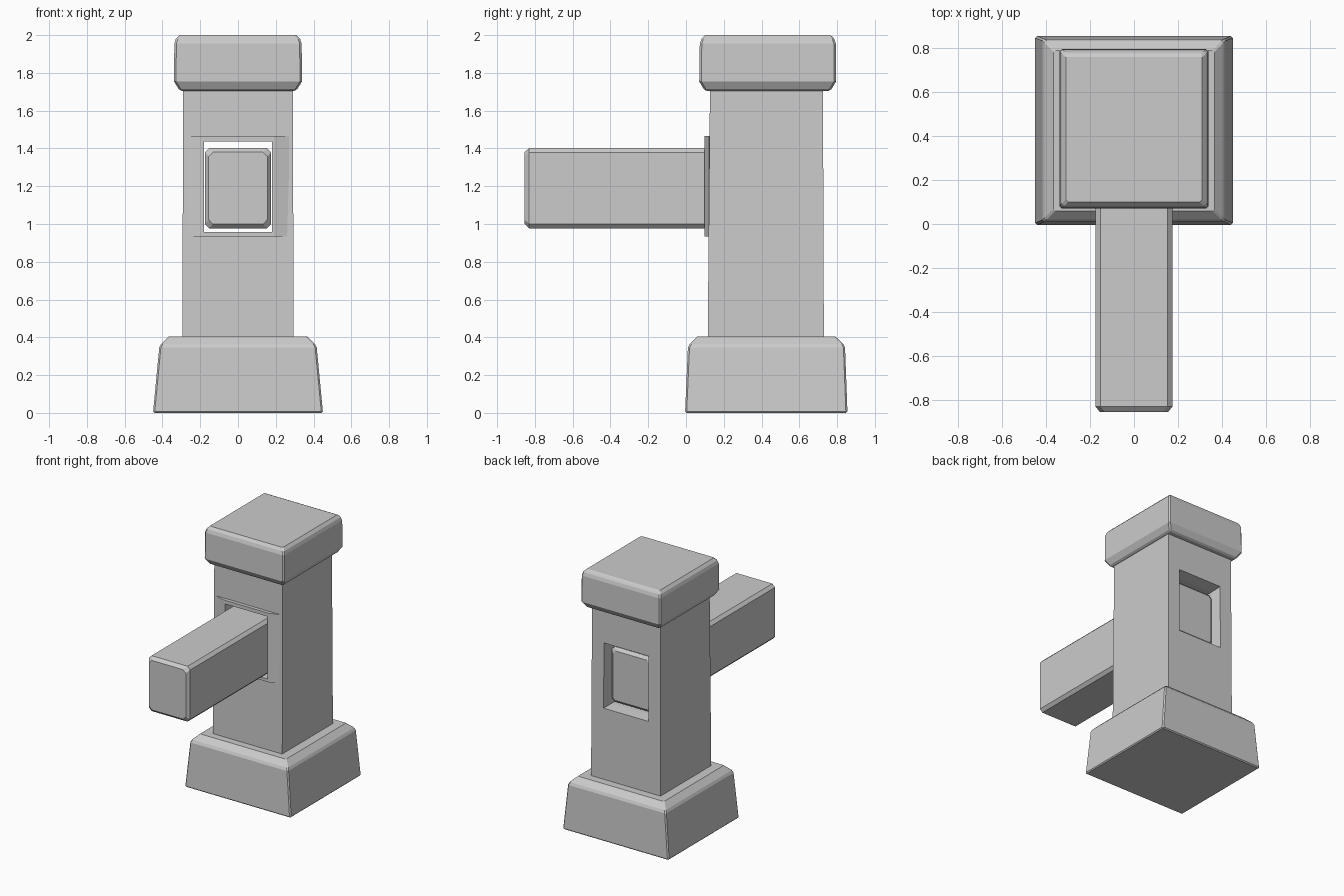
import bpy, bmesh

if "Cube" in bpy.data.objects:
    bpy.data.objects.remove(bpy.data.objects["Cube"])


def loft(name, rings, bevel=0.0):
    """Skin a closed solid through rings of (x, y, z) points."""
    bm = bmesh.new()
    loops = [[bm.verts.new(p) for p in ring] for ring in rings]
    for a, b in zip(loops, loops[1:]):
        n = len(a)
        for i in range(n):
            j = (i + 1) % n
            bm.faces.new((a[i], a[j], b[j], b[i]))
    bm.faces.new(loops[0][::-1])
    bm.faces.new(loops[-1])
    bmesh.ops.recalc_face_normals(bm, faces=bm.faces)
    mesh = bpy.data.meshes.new(name)
    bm.to_mesh(mesh)
    bm.free()
    ob = bpy.data.objects.new(name, mesh)
    bpy.context.collection.objects.link(ob)
    if bevel:
        mod = ob.modifiers.new("soft_edges", 'BEVEL')
        mod.width, mod.segments = bevel, 1
        mod.limit_method, mod.angle_limit = 'ANGLE', 0.9
    return ob


def level(hx, y0, y1, z):
    """Horizontal rectangle, centred on x."""
    return [(-hx, y0, z), (hx, y0, z), (hx, y1, z), (-hx, y1, z)]


def section(hx, z0, z1, y):
    """Upright rectangle facing y."""
    return [(-hx, y, z0), (hx, y, z0), (hx, y, z1), (-hx, y, z1)]


def combine(target, tool, operation):
    mod = target.modifiers.new(operation, 'BOOLEAN')
    mod.object, mod.operation, mod.solver = tool, operation, 'EXACT'
    bpy.context.view_layer.objects.active = target
    bpy.ops.object.modifier_apply(modifier=mod.name)
    bpy.data.objects.remove(tool)


# flared plinth with a chamfered top
loft("plinth", [level(0.45, -0.005, 0.855, 0.0), level(0.417, 0.01, 0.842, 0.345),
                level(0.407, 0.02, 0.833, 0.365), level(0.365, 0.06, 0.79, 0.405)], 0.008)

# square post with a raised lip at the front and a tunnel running through
post = loft("post", [level(0.295, 0.115, 0.73, 0.38), level(0.29, 0.127, 0.725, 1.73)])
lip = loft("lip", [[(-0.27, 0.123, z), (-0.19, 0.098, z), (0.19, 0.098, z),
                    (0.27, 0.123, z), (0.25, 0.2, z), (-0.25, 0.2, z)]
                   for z in (0.935, 1.465)])
combine(post, lip, 'UNION')
tunnel = loft("tunnel", [section(0.18, 0.957, 1.437, 0.0), section(0.18, 0.957, 1.437, 0.64),
                         section(0.193, 0.947, 1.455, 0.76)])
tunnel.hide_render = True
combine(post, tunnel, 'DIFFERENCE')

# chamfered cap block
loft("cap", [level(0.308, 0.1, 0.765, 1.705), level(0.339, 0.07, 0.795, 1.755),
             level(0.337, 0.073, 0.793, 1.955), level(0.329, 0.082, 0.785, 1.98),
             level(0.31, 0.1, 0.77, 2.0)], 0.01)

# beam through the tunnel, its back end slightly recessed
loft("beam", [section(0.155, 1.0, 1.38, -0.855), section(0.175, 0.977, 1.402, -0.83),
              section(0.175, 0.977, 1.402, 0.645), section(0.155, 1.0, 1.38, 0.665)], 0.02)
